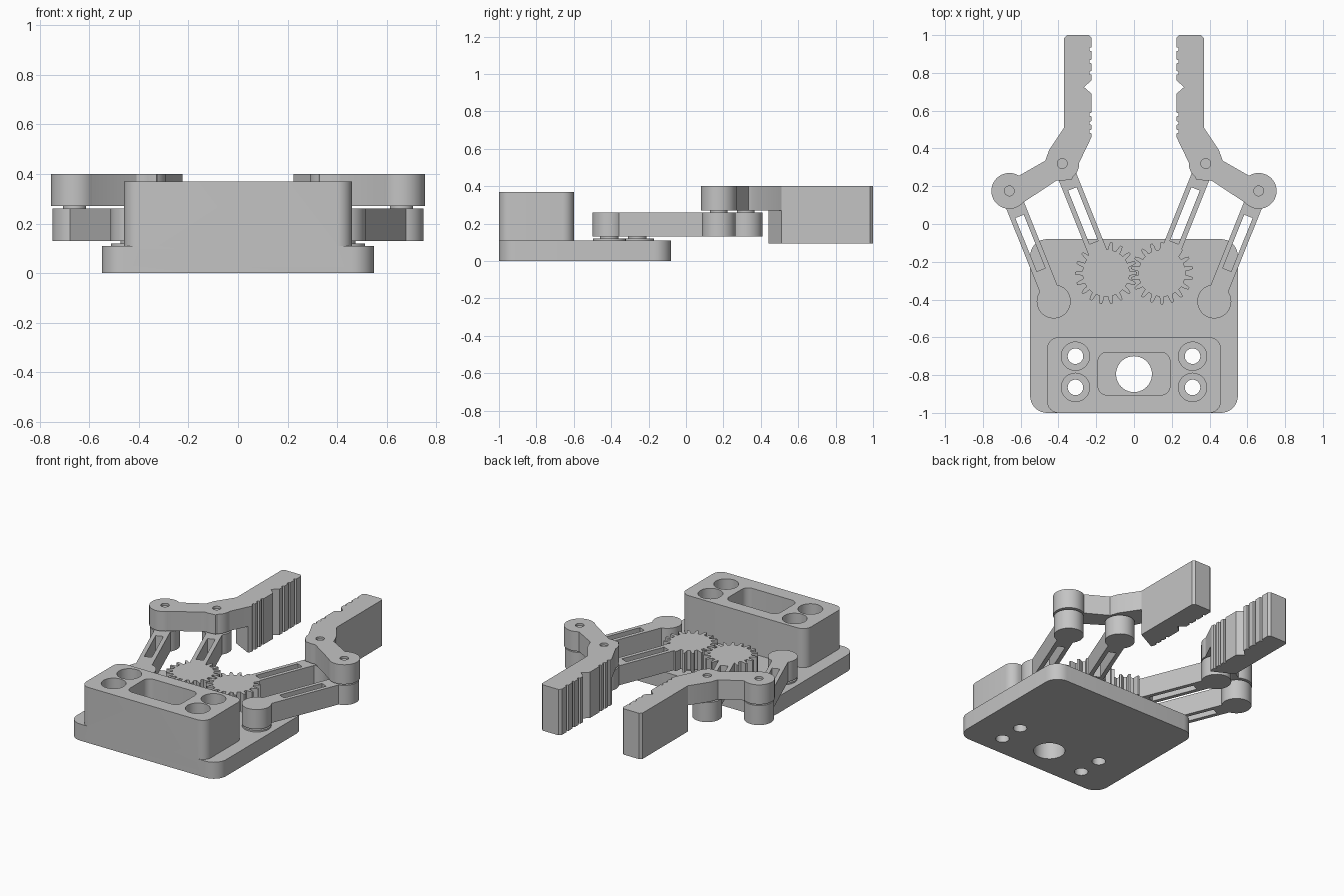
import bpy, bmesh
from math import cos, sin, pi, radians
from mathutils import Vector

if "Cube" in bpy.data.objects:
    bpy.data.objects.remove(bpy.data.objects["Cube"], do_unlink=True)

GREY = (0.55, 0.55, 0.55, 1)
mat = bpy.data.materials.new("light grey")
mat.use_nodes = True
mat.diffuse_color = GREY
mat.node_tree.nodes["Principled BSDF"].inputs["Base Color"].default_value = GREY


def prism(name, outline, z0, z1):
    """Extrude a flat outline between two heights."""
    bm = bmesh.new()
    face = bm.faces.new([bm.verts.new((p[0], p[1], z0)) for p in outline])
    top = bmesh.ops.extrude_face_region(bm, geom=[face])
    bmesh.ops.translate(bm, vec=(0, 0, z1 - z0),
                        verts=[v for v in top["geom"] if isinstance(v, bmesh.types.BMVert)])
    bmesh.ops.recalc_face_normals(bm, faces=bm.faces)
    mesh = bpy.data.meshes.new(name)
    bm.to_mesh(mesh)
    bm.free()
    mesh.materials.append(mat)
    ob = bpy.data.objects.new(name, mesh)
    bpy.context.collection.objects.link(ob)
    return ob


def circle(x, y, r, n=40):
    return [(x + r * cos(2 * pi * i / n), y + r * sin(2 * pi * i / n)) for i in range(n)]


def rounded(x, y0, y1, r, n=8):
    """Rounded rectangle, symmetric about x = 0."""
    corners = [(x - r, y1 - r), (r - x, y1 - r), (r - x, y0 + r), (x - r, y0 + r)]
    return [(cx + r * cos(pi / 2 * (k + i / n)), cy + r * sin(pi / 2 * (k + i / n)))
            for k, (cx, cy) in enumerate(corners) for i in range(n + 1)]


def strip(a, b, t0, t1, half):
    """Rectangle along the line a-b, from distance t0 to t1."""
    a, b = Vector(a), Vector(b)
    d = (b - a).normalized()
    n = Vector((-d.y, d.x)) * half
    return [a + d * t0 + n, a + d * t0 - n, a + d * t1 - n, a + d * t1 + n]


def combine(ob, others, op):
    """Apply booleans and remove the helper parts."""
    for o in others:
        m = ob.modifiers.new("bool", "BOOLEAN")
        m.operation, m.solver, m.object = op, "EXACT", o
    deps = bpy.context.evaluated_depsgraph_get()
    mesh = bpy.data.meshes.new_from_object(ob.evaluated_get(deps))
    ob.modifiers.clear()
    ob.data = mesh
    for o in others:
        bpy.data.objects.remove(o, do_unlink=True)
    return ob


def gear_outline(x, y, phase, teeth=18):
    pts = []
    step = 2 * pi / teeth
    for k in range(teeth):
        for f, r in ((-0.28, 0.125), (-0.2, 0.148), (-0.1, 0.165),
                     (0.1, 0.165), (0.2, 0.148), (0.28, 0.125)):
            a = phase + (k + f) * step
            pts.append((x + r * cos(a), y + r * sin(a)))
    return pts


# Base plate and servo-style block with bolt holes
base = prism("base_plate", rounded(0.55, -1, -0.08, 0.09), 0, 0.11)
block = prism("mount_block", rounded(0.46, -1, -0.6, 0.06), 0.05, 0.37)
body = combine(base, [block], "UNION")
cutters = [prism("pocket", rounded(0.19, -0.905, -0.68, 0.045), 0.11, 0.5),
           prism("centre_hole", circle(0, -0.795, 0.095), -0.1, 0.2)]
for x in (-0.31, 0.31):
    for y in (-0.7, -0.865):
        cutters.append(prism("counterbore", circle(x, y, 0.075), 0.11, 0.5))
        cutters.append(prism("bolt_hole", circle(x, y, 0.041), -0.1, 0.2))
combine(body, cutters, "DIFFERENCE")
body.name = "base"

LOW, HIGH = 0.13, 0.26      # link layer
F0, F1 = 0.27, 0.4          # finger layer


def jaw_edge():
    """Inner gripping edge, from root to tip, with grooves and a V notch."""
    pts = [(0.225, 0.46)]
    for y in (0.49, 0.535, 0.58, 0.725, 0.8, 0.86, 0.925):
        if y == 0.725:
            pts += [(0.225, y - 0.035), (0.265, y), (0.225, y + 0.035)]
        else:
            pts += [(0.225, y - 0.01), (0.236, y - 0.007),
                    (0.236, y + 0.007), (0.225, y + 0.01)]
    return pts + [(0.225, 0.985), (0.24, 1), (0.355, 1), (0.37, 0.985), (0.37, 0.51)]


for side, s in (("left", 1), ("right", -1)):
    def flip(pts):
        return [(s * p[0], p[1]) for p in pts]

    gear, post = (0.148, -0.26), (0.425, -0.41)
    inner, outer = (0.38, 0.32), (0.66, 0.175)

    # Geared drive link and plain outer link
    phase = radians(10) if s > 0 else 0
    drive = prism(side + "_gear_link", gear_outline(s * gear[0], gear[1], phase), LOW, HIGH)
    idle = prism(side + "_outer_link", circle(s * post[0], post[1], 0.09), LOW, HIGH)
    for link, start, end in ((drive, gear, inner), (idle, post, outer)):
        combine(link, [prism("bar", flip(strip(end, start, 0, 0.6, 0.05)), LOW, HIGH),
                       prism("eye", circle(s * end[0], end[1], 0.09), LOW, HIGH)], "UNION")
        combine(link, [prism("slot", flip(strip(end, start, 0.145, 0.45, 0.024)),
                             0, 0.5)], "DIFFERENCE")

    # Finger: elbow plate, two pivot bosses and deep gripping jaw
    elbow = jaw_edge() + [(0.45, 0.39), (0.47, 0.335), (0.61, 0.255), (0.66, 0.175),
                          (0.615, 0.095), (0.41, 0.23), (0.33, 0.235), (0.29, 0.325)]
    finger = prism(side + "_finger", flip(elbow), F0, F1)
    combine(finger, [prism("boss", circle(s * inner[0], inner[1], 0.09), F0, F1),
                     prism("boss", circle(s * outer[0], outer[1], 0.095), F0, F1),
                     prism("jaw", flip(jaw_edge() + [(0.235, 0.44)]), 0.095, F1)], "UNION")
    combine(finger, [prism("recess", circle(s * p[0], p[1], 0.026), F1 - 0.015, 0.5)
                     for p in (inner, outer)], "DIFFERENCE")

    # Pivot pins and washers
    for tag, p in (("gear", gear), ("post", post)):
        prism(f"{side}_{tag}_washer", circle(s * p[0], p[1], 0.088), 0.105, 0.12)
        prism(f"{side}_{tag}_pin", circle(s * p[0], p[1], 0.05), 0.115, 0.14)
    for tag, p in (("inner", inner), ("outer", outer)):
        prism(f"{side}_{tag}_finger_pin", circle(s * p[0], p[1], 0.047), 0.25, 0.28)

# Smooth curved walls, crisp edges
bpy.ops.object.select_all(action="DESELECT")
for ob in bpy.context.collection.objects:
    if ob.type == "MESH":
        ob.select_set(True)
        bpy.context.view_layer.objects.active = ob
bpy.ops.object.shade_smooth_by_angle(angle=radians(25))
